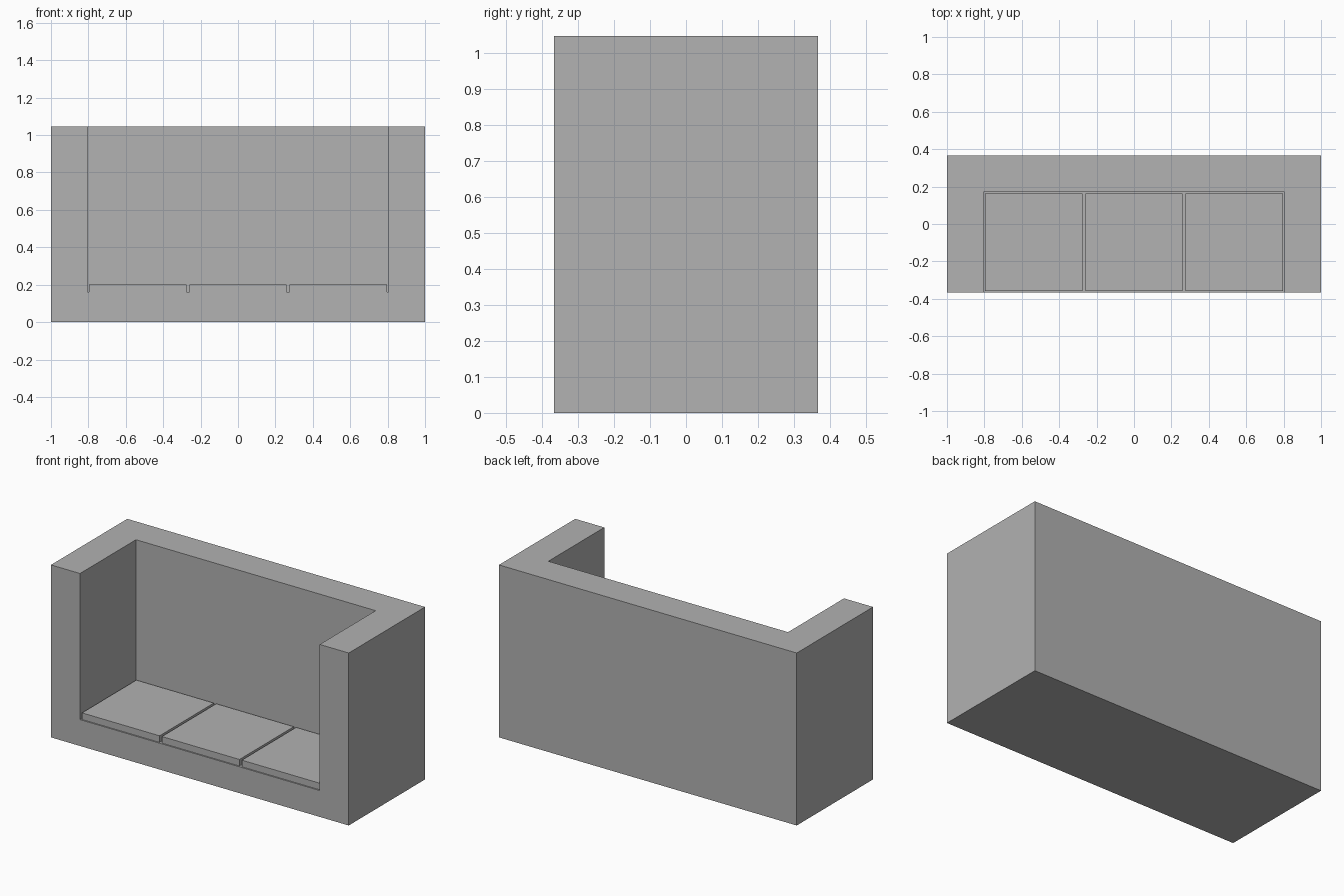
import bpy
from mathutils import Vector

default_cube = bpy.data.objects.get("Cube")
if default_cube:
    bpy.data.objects.remove(default_cube, do_unlink=True)

# Overall dimensions
WIDTH, DEPTH, HEIGHT = 2.0, 0.732, 1.047
WALL = 0.195
FLOOR, SEAT_TOP = 0.16, 0.20
GAP = 0.008
FRONT, BACK = -DEPTH / 2, DEPTH / 2
INNER_X = WIDTH / 2 - WALL
INNER_BACK = BACK - WALL

# Single upholstery colour
grey = bpy.data.materials.new("plain grey")
grey.use_nodes = True
colour = (0.445, 0.445, 0.445, 1)
grey.diffuse_color = colour
grey.node_tree.nodes["Principled BSDF"].inputs["Base Color"].default_value = colour


def box(name, low, high):
    """Add a box spanning two opposite corners."""
    low, high = Vector(low), Vector(high)
    bpy.ops.mesh.primitive_cube_add(size=1, location=(low + high) / 2)
    obj = bpy.context.object
    obj.name = name
    obj.scale = high - low
    bpy.ops.object.transform_apply(location=False, rotation=False, scale=True)
    obj.data.materials.append(grey)
    return obj


# Frame: a solid block with the seating recess cut out of the front and top
frame = box("sofa_frame", (-WIDTH / 2, FRONT, 0), (WIDTH / 2, BACK, HEIGHT))
recess = box("recess_cutter", (-INNER_X, FRONT - 1, FLOOR), (INNER_X, INNER_BACK, HEIGHT + 1))
recess.hide_render = True
cut = frame.modifiers.new("seating recess", "BOOLEAN")
cut.operation = "DIFFERENCE"
cut.solver = "EXACT"
cut.object = recess
bpy.context.view_layer.objects.active = frame
bpy.ops.object.modifier_apply(modifier=cut.name)
bpy.data.objects.remove(recess, do_unlink=True)

# Three seat cushions with narrow gaps around each
pitch = 2 * INNER_X / 3
for i, side in enumerate(("right", "middle", "left")):
    x = -INNER_X + i * pitch
    box(f"{side}_seat_cushion",
        (x + GAP, FRONT + GAP, FLOOR),
        (x + pitch - GAP, INNER_BACK - GAP, SEAT_TOP))
